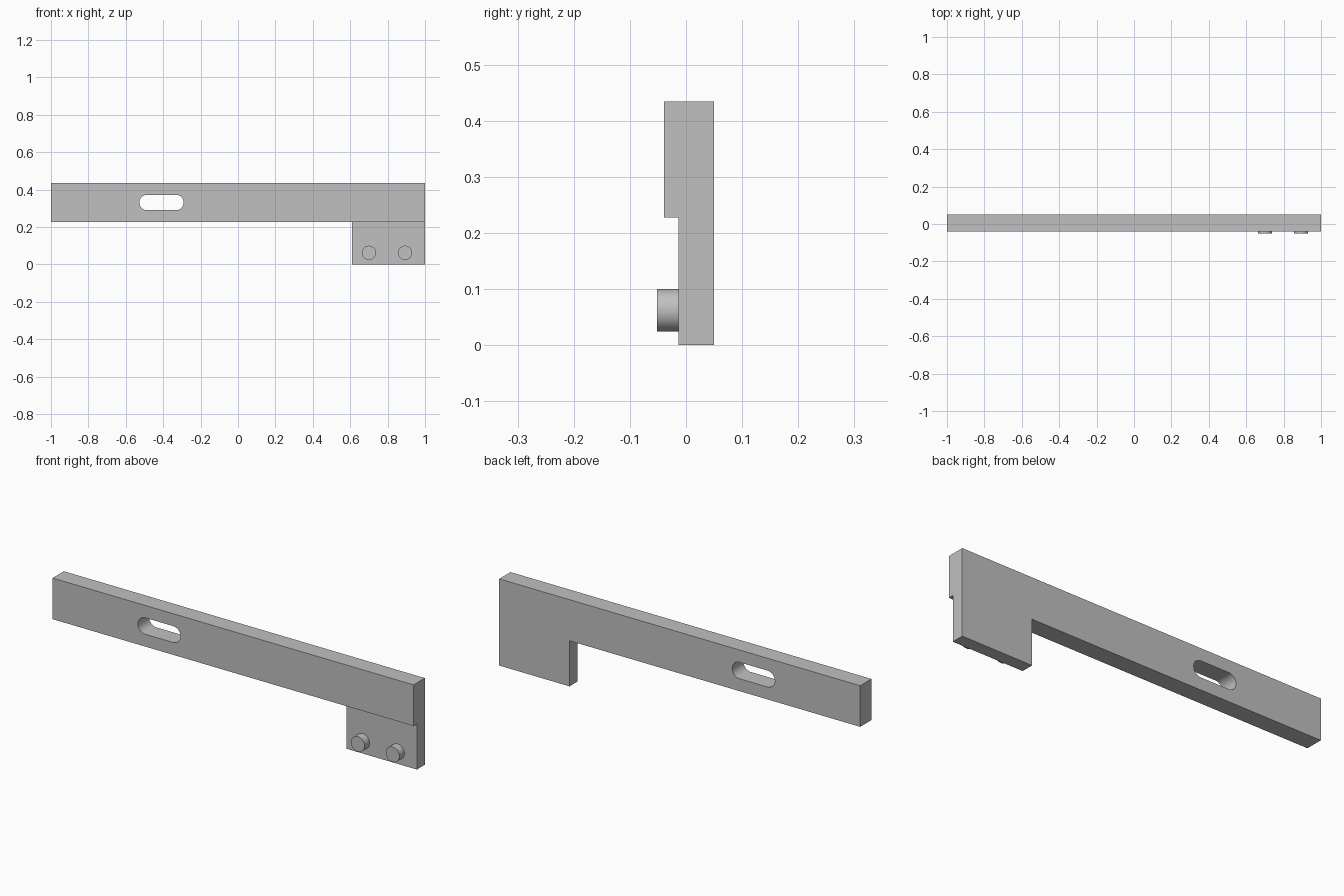
import bpy
import bmesh
import math

cube = bpy.data.objects.get("Cube")
if cube:
    bpy.data.objects.remove(cube, do_unlink=True)

FRONT, STEP, BACK = -0.039, -0.013, 0.05
BAR_BOTTOM, TOP = 0.228, 0.434
TAB_LEFT = 0.61

grey = bpy.data.materials.new("plain grey")
grey.use_nodes = True
grey.diffuse_color = (0.53, 0.53, 0.53, 1)
grey.node_tree.nodes["Principled BSDF"].inputs["Base Color"].default_value = grey.diffuse_color


def prism(name, outline, y0, y1):
    """Extrude an x-z outline from y0 to y1."""
    bm = bmesh.new()
    face = bm.faces.new([bm.verts.new((x, y0, z)) for x, z in outline])
    new = bmesh.ops.extrude_face_region(bm, geom=[face])["geom"]
    moved = [v for v in new if isinstance(v, bmesh.types.BMVert)]
    bmesh.ops.translate(bm, verts=moved, vec=(0, y1 - y0, 0))
    bmesh.ops.recalc_face_normals(bm, faces=bm.faces)
    mesh = bpy.data.meshes.new(name)
    bm.to_mesh(mesh)
    bm.free()
    mesh.materials.append(grey)
    obj = bpy.data.objects.new(name, mesh)
    bpy.context.collection.objects.link(obj)
    return obj


def stadium(x0, x1, z, radius, steps=24):
    """Rounded slot outline; equal centres give a circle."""
    points = []
    for centre, start in ((x1, -math.pi / 2), (x0, math.pi / 2)):
        last = steps + 1 if x0 != x1 else steps
        for i in range(last):
            a = start + math.pi * i / steps
            points.append((centre + radius * math.cos(a), z + radius * math.sin(a)))
    return points


def activate(obj):
    bpy.ops.object.select_all(action="DESELECT")
    obj.select_set(True)
    bpy.context.view_layer.objects.active = obj


def cut(obj, cutter):
    mod = obj.modifiers.new("cut", "BOOLEAN")
    mod.operation = "DIFFERENCE"
    mod.solver = "EXACT"
    mod.object = cutter
    activate(obj)
    bpy.ops.object.modifier_apply(modifier=mod.name)
    bpy.data.objects.remove(cutter, do_unlink=True)


def smooth(obj):
    activate(obj)
    bpy.ops.object.shade_smooth_by_angle(angle=math.radians(30))


# Arm: long bar with a tab hanging from its left end
arm = prism("arm", [(-1, BAR_BOTTOM), (TAB_LEFT, BAR_BOTTOM), (TAB_LEFT, 0),
                    (1, 0), (1, TOP), (-1, TOP)], FRONT, BACK)

# Thin the tab from the front
cut(arm, prism("tab_recess", [(0.5, -0.1), (1.1, -0.1), (1.1, BAR_BOTTOM),
                              (0.5, BAR_BOTTOM)], -0.2, STEP))

# Slot through the bar
cut(arm, prism("slot_cutter", stadium(-0.486, -0.332, 0.331, 0.041), -0.2, 0.2))
smooth(arm)

# Two round pins on the tab
for side, x in (("right", 0.70), ("left", 0.893)):
    smooth(prism(side + "_pin", stadium(x, x, 0.062, 0.038), -0.052, STEP))
